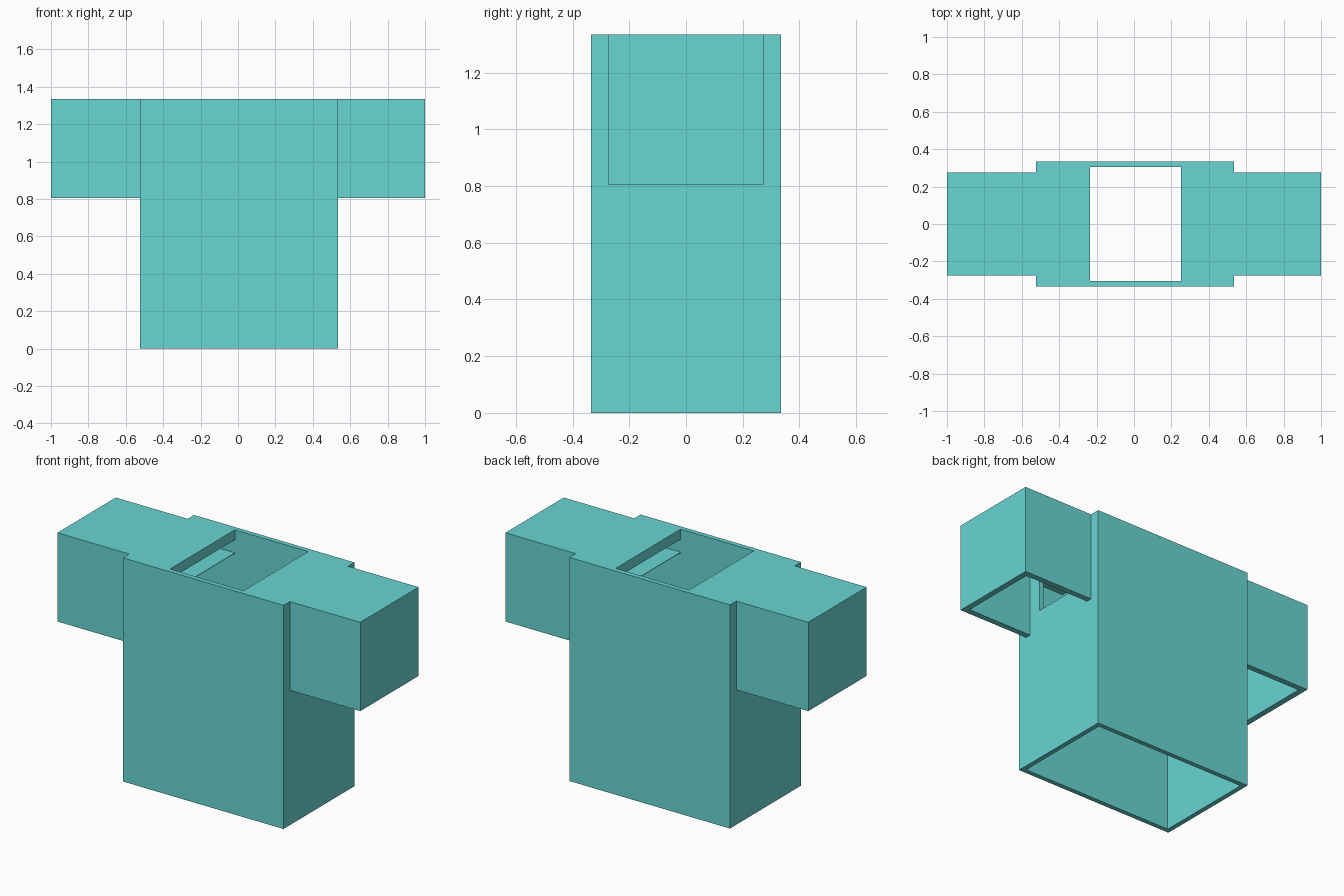
import bpy

if "Cube" in bpy.data.objects:
    bpy.data.objects.remove(bpy.data.objects["Cube"])

cloth = bpy.data.materials.new("turquoise_cloth")
cloth.diffuse_color = (0.14, 0.67, 0.65, 1)
cloth.use_nodes = True
cloth.node_tree.nodes["Principled BSDF"].inputs["Base Color"].default_value = cloth.diffuse_color


def box(name, x, y, z):
    """Box from (min, max) ranges."""
    bpy.ops.mesh.primitive_cube_add(size=1)
    ob = bpy.context.object
    ob.name = name
    for v in ob.data.vertices:
        v.co = [r[0] if c < 0 else r[1] for c, r in zip(v.co, (x, y, z))]
    ob.data.materials.append(cloth)
    return ob


def cut(ob, x, y, z):
    """Subtract a box, then drop the cutter."""
    cutter = box("cutter", x, y, z)
    cutter.hide_render = True
    mod = ob.modifiers.new("cut", "BOOLEAN")
    mod.operation = "DIFFERENCE"
    mod.solver = "EXACT"
    mod.object = cutter
    bpy.context.view_layer.objects.active = ob
    bpy.ops.object.modifier_apply(modifier=mod.name)
    bpy.data.objects.remove(cutter)


LEFT, RIGHT = -0.525, 0.535      # body sides
TOP, SLEEVE_BOTTOM = 1.335, 0.805
WALL = 0.028
NECK = (-0.235, 0.25)

# Torso: hollow, open at the bottom, with neck and arm openings
torso = box("torso", (LEFT, RIGHT), (-0.335, 0.335), (0, TOP))
cut(torso, (LEFT + WALL, RIGHT - WALL), (-0.307, 0.307), (-0.2, 1.275))
cut(torso, NECK, (-0.306, 0.306), (1.22, 1.5))
for side in (LEFT, RIGHT):
    cut(torso, (side - 0.1, side + 0.1), (-0.163, 0.163), (0.925, 1.195))

# Sleeves: hollow, open downwards, closed on the inside by the torso wall
for name, x, hollow in (
    ("left_sleeve", (-1, LEFT), (-0.965, LEFT + 0.1)),
    ("right_sleeve", (RIGHT, 1), (RIGHT - 0.1, 0.965)),
):
    sleeve = box(name, x, (-0.275, 0.275), (SLEEVE_BOTTOM, TOP))
    cut(sleeve, hollow, (-0.24, 0.24), (0.5, 1.30))

# Shoulder lining: thin shelves inside, either side of the neck opening
for name, x0, x1 in (
    ("left_lining", LEFT + WALL, NECK[0]),
    ("right_lining", NECK[1], RIGHT - WALL),
):
    box(name, (x0, x1), (-0.307, 0.307), (1.194, 1.197))
